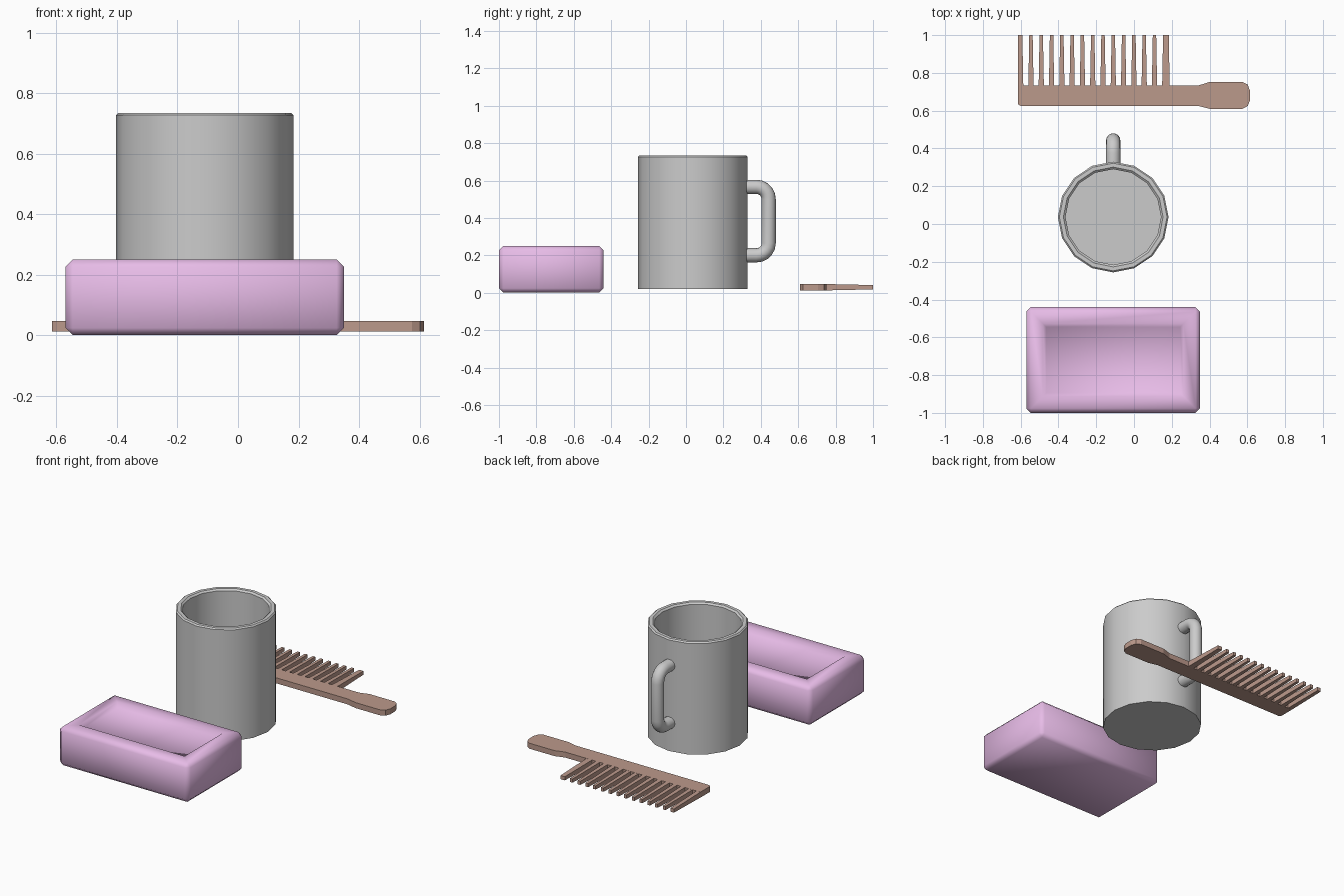
import bpy, bmesh, math

if "Cube" in bpy.data.objects:
    bpy.data.objects.remove(bpy.data.objects["Cube"])


def material(name, rgb):
    m = bpy.data.materials.new(name)
    m.diffuse_color = (*rgb, 1)
    m.use_nodes = True
    m.node_tree.nodes["Principled BSDF"].inputs["Base Color"].default_value = m.diffuse_color
    return m


def finish(name, bm, mat=None, smooth=None):
    bmesh.ops.recalc_face_normals(bm, faces=bm.faces[:])
    me = bpy.data.meshes.new(name)
    bm.to_mesh(me)
    bm.free()
    ob = bpy.data.objects.new(name, me)
    bpy.context.collection.objects.link(ob)
    if mat:
        me.materials.append(mat)
    if smooth:
        bpy.ops.object.select_all(action='DESELECT')
        ob.select_set(True)
        bpy.context.view_layer.objects.active = ob
        bpy.ops.object.shade_smooth_by_angle(angle=math.radians(smooth))
    return ob


def loft(bm, rings, cap_start=True, cap_end=True):
    """Skin closed rings of points that all have the same count."""
    rows = [[bm.verts.new(p) for p in r] for r in rings]
    n = len(rows[0])
    for a, b in zip(rows, rows[1:]):
        for i in range(n):
            j = (i + 1) % n
            bm.faces.new((a[i], a[j], b[j], b[i]))
    if cap_start:
        bm.faces.new(rows[0])
    if cap_end:
        bm.faces.new(rows[-1])


pink = material("soap_pink", (0.80, 0.50, 0.80))
brown = material("comb_brown", (0.50, 0.32, 0.26))

# Soap bar: chamfered block with a shallow recess in the top
bm = bmesh.new()
bmesh.ops.create_cube(bm, size=1)
for v in bm.verts:
    v.co = (-0.11 + v.co.x * 0.92, -0.72 + v.co.y * 0.56, 0.125 + v.co.z * 0.25)
bmesh.ops.bevel(bm, geom=bm.edges[:], offset=0.024, segments=1, affect='EDGES')
bm.normal_update()
top = max(bm.faces, key=lambda f: f.calc_center_median().z)
bmesh.ops.inset_region(bm, faces=[top], thickness=0.09)
bmesh.ops.inset_region(bm, faces=[top], thickness=0.025, depth=-0.025)
finish("soap_bar", bm, pink, 60)

# Mug body: 16-sided turned profile (radius, height)
MX, MY = -0.11, 0.037
profile = [(0.293, 0.02), (0.293, 0.727), (0.285, 0.735), (0.264, 0.735),
           (0.253, 0.725), (0.253, 0.06)]
bm = bmesh.new()
loft(bm, [[(MX + r * math.cos(math.tau * i / 16), MY + r * math.sin(math.tau * i / 16), z)
           for i in range(16)] for r, z in profile])
finish("mug_body", bm, None, 35)

# Mug handle: round tube swept along a rounded C path in the YZ plane
y_out, z_hi, z_lo, rad = 0.442, 0.566, 0.200, 0.065
path = [(0.303, z_hi, 0)]
for cz, start in ((z_hi - rad, 90), (z_lo + rad, 0)):
    for k in range(6):
        a = math.radians(start - 18 * k)
        path.append((y_out - rad + rad * math.cos(a), cz + rad * math.sin(a), a - math.pi / 2))
path.append((0.303, z_lo, -math.pi))
tube = 0.038
rings = []
for y, z, d in path:
    ring = []
    for i in range(16):
        t = math.tau * i / 16
        s = tube * math.sin(t)
        ring.append((MX + tube * math.cos(t), y - s * math.sin(d), z + s * math.cos(d)))
    rings.append(ring)
bm = bmesh.new()
loft(bm, rings)
finish("mug_handle", bm, None, 40)

# Comb spine and grip: extruded outline
Z0, Z1 = 0.012, 0.047
outline = [(-0.600, 0.625), (0.34, 0.625), (0.40, 0.61), (0.575, 0.61), (0.602, 0.625),
           (0.614, 0.655), (0.614, 0.705), (0.602, 0.738), (0.575, 0.752), (0.40, 0.752),
           (0.34, 0.733), (-0.615, 0.733), (-0.615, 0.635)]
bm = bmesh.new()
loft(bm, [[(x, y, z) for x, y in outline] for z in (Z0, Z1)])
finish("comb_spine", bm, brown)

# Comb teeth: 15 bars tapering in width and thickness, end ones straight outside
COUNT = 15
bm = bmesh.new()
for i in range(COUNT):
    x = -0.600 + i * 0.0545
    rings = []
    for y, w, z0, z1 in ((0.725, 0.014, Z0, Z1), (1.0, 0.009, 0.018, 0.041)):
        left = x - (0.015 if i == 0 else w)
        right = x + w + (0.012 if i == COUNT - 1 else 0)
        rings.append([(left, y, z0), (right, y, z0), (right, y, z1), (left, y, z1)])
    loft(bm, rings)
finish("comb_teeth", bm, brown)
